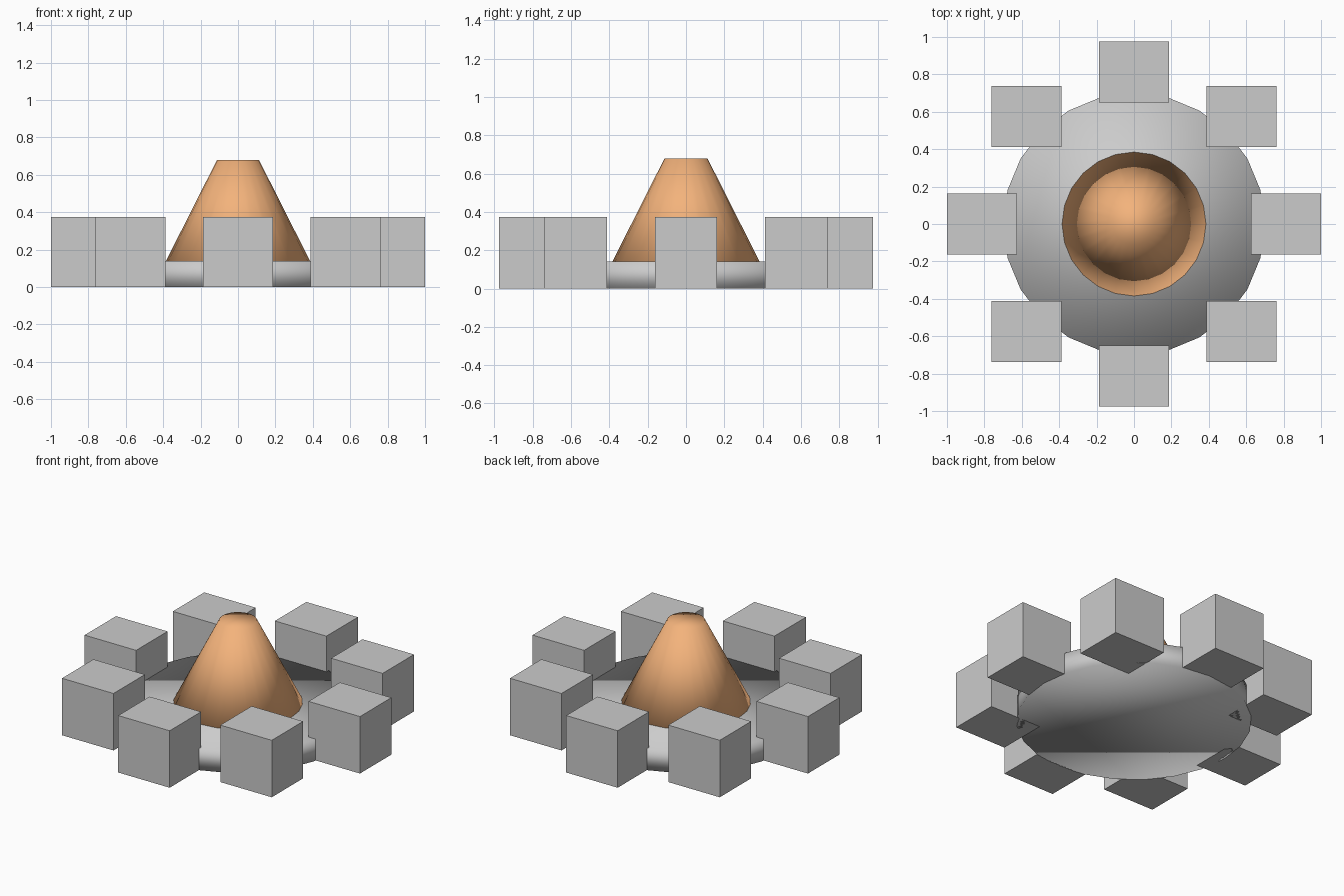
import bpy
import math

if "Cube" in bpy.data.objects:
    bpy.data.objects.remove(bpy.data.objects["Cube"])

RING = 0.813                     # distance of the stones from the centre
STONE = (0.374, 0.326, 0.374)    # stone block size


def add_round(name, r_bottom, r_top, z0, z1):
    """Closed, fully smooth-shaded 24-sided cylinder or cone between two heights."""
    bpy.ops.mesh.primitive_cone_add(vertices=24, radius1=r_bottom, radius2=r_top,
                                    depth=z1 - z0, location=(0, 0, (z0 + z1) / 2))
    ob = bpy.context.object
    ob.name = name
    bpy.ops.object.shade_smooth()
    return ob


# Ash bed
add_round("ash_bed", 0.70, 0.70, 0.0, 0.14)

# Flame: truncated cone sunk into the ash
flame = add_round("flame", 0.42, 0.113, 0.07, 0.678)
mat = bpy.data.materials.new("flame_orange")
mat.diffuse_color = (0.9, 0.45, 0.2, 1)
mat.use_nodes = True
mat.node_tree.nodes["Principled BSDF"].inputs["Base Color"].default_value = mat.diffuse_color
flame.data.materials.append(mat)

# Ring of eight axis-aligned stones
for i in range(8):
    a = i * math.pi / 4
    bpy.ops.mesh.primitive_cube_add(
        size=1, location=(RING * math.cos(a), RING * math.sin(a), STONE[2] / 2))
    stone = bpy.context.object
    stone.name = f"stone_{i + 1}"
    stone.scale = STONE
    bpy.ops.object.transform_apply(location=False, rotation=False, scale=True)
